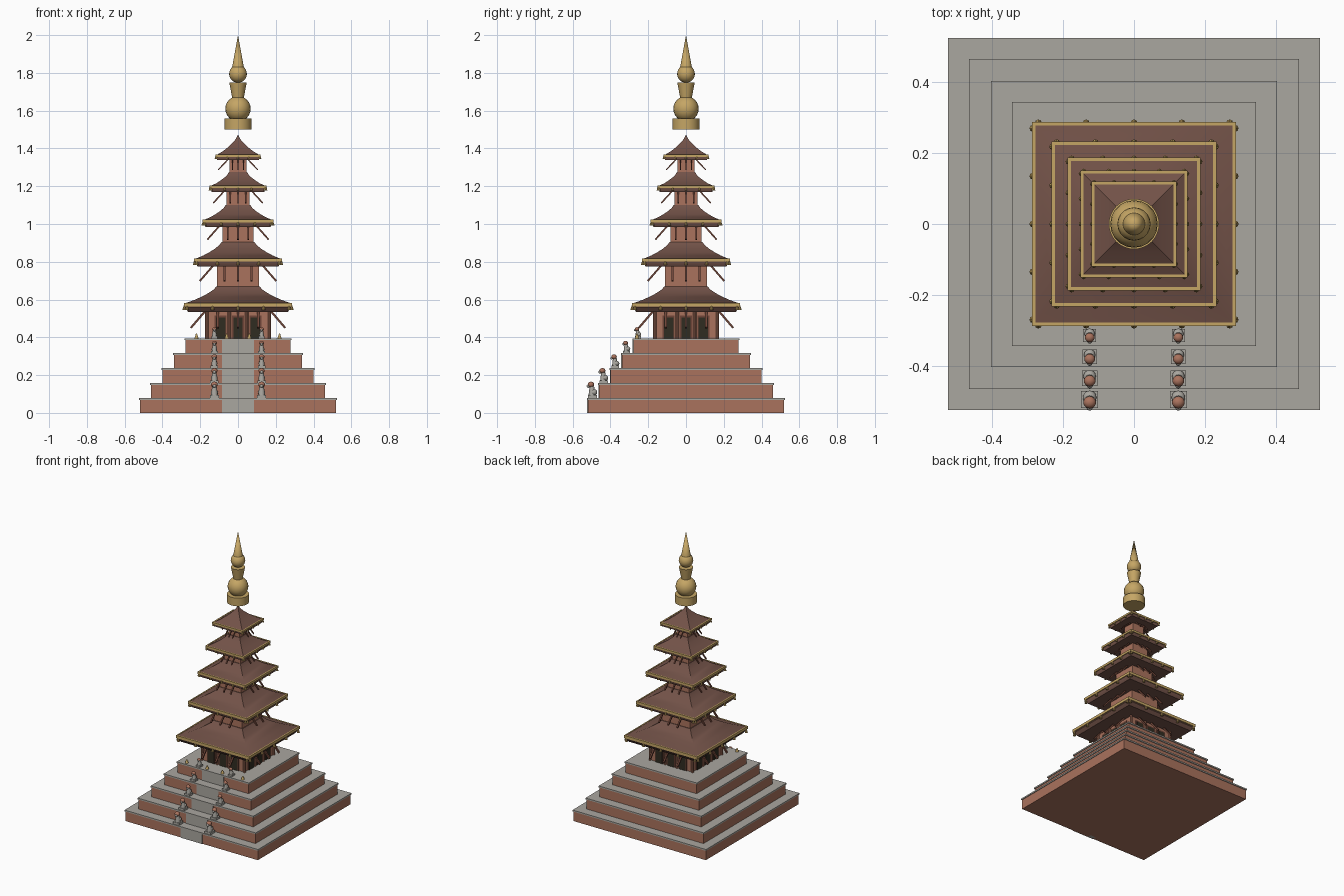
import bpy, bmesh, math
from mathutils import Matrix, Vector

cube = bpy.data.objects.get("Cube")
if cube:
    bpy.data.objects.remove(cube, do_unlink=True)


def material(name, rgb):
    m = bpy.data.materials.new(name)
    m.use_nodes = True
    m.diffuse_color = (*rgb, 1)
    bsdf = m.node_tree.nodes["Principled BSDF"]
    bsdf.inputs["Base Color"].default_value = (*rgb, 1)
    bsdf.inputs["Roughness"].default_value = 0.8
    return m


BRICK = material("brick", (0.40, 0.17, 0.11))
STONE = material("stone", (0.40, 0.385, 0.35))
ROOF = material("roof_tile", (0.17, 0.085, 0.065))
WOOD = material("carved_wood", (0.16, 0.06, 0.04))
DARK = material("door_dark", (0.03, 0.025, 0.015))
GOLD = material("gold", (0.56, 0.38, 0.13))

T = Matrix.Translation
TURNS = [Matrix.Rotation(k * math.pi / 2, 4, "Z") for k in range(4)]


def box(bm, lo, hi, turn=Matrix()):
    lo, hi = Vector(lo), Vector(hi)
    bmesh.ops.create_cube(bm, size=1, matrix=turn @ T((lo + hi) / 2) @ Matrix.Diagonal((*(hi - lo), 1)))


def cone(bm, base, r1, r2, height, sides=16, turn=Matrix()):
    bmesh.ops.create_cone(bm, cap_ends=True, segments=sides, radius1=r1, radius2=r2, depth=height,
                          matrix=turn @ T(Vector(base) + Vector((0, 0, height / 2))))


def ball(bm, centre, r, scale=(1, 1, 1)):
    bmesh.ops.create_uvsphere(bm, u_segments=20, v_segments=12, radius=r,
                              matrix=T(centre) @ Matrix.Diagonal((*scale, 1)))


def rod(bm, a, b, width, turn):
    a, b = Vector(a), Vector(b)
    rot = (b - a).to_track_quat("Z", "Y").to_matrix().to_4x4()
    size = Matrix.Diagonal((width, width, (b - a).length, 1))
    bmesh.ops.create_cube(bm, size=1, matrix=turn @ T((a + b) / 2) @ rot @ size)


def square_loft(bm, profile, closed=False):
    """Stack square rings given as (half width, height)."""
    rings = [[bm.verts.new((sx * w, sy * w, z)) for sx, sy in ((-1, -1), (1, -1), (1, 1), (-1, 1))]
             for w, z in profile]
    pairs = list(zip(rings, rings[1:]))
    if closed:
        pairs.append((rings[-1], rings[0]))
    else:
        bm.faces.new(rings[0][::-1])
        bm.faces.new(rings[-1])
    for a, b in pairs:
        for i in range(4):
            j = (i + 1) % 4
            bm.faces.new((a[i], a[j], b[j], b[i]))


def finish(name, bm, mat, smooth=False):
    bmesh.ops.recalc_face_normals(bm, faces=bm.faces)
    mesh = bpy.data.meshes.new(name)
    bm.to_mesh(mesh)
    bm.free()
    mesh.materials.append(mat)
    ob = bpy.data.objects.new(name, mesh)
    bpy.context.collection.objects.link(ob)
    if smooth:
        bpy.ops.object.select_all(action="DESELECT")
        ob.select_set(True)
        bpy.context.view_layer.objects.active = ob
        bpy.ops.object.shade_smooth_by_angle(angle=math.radians(35))
    return ob


# Stepped plinth: brick terraces, stone caps and a central stair
STEP = 0.079
terraces = [0.525, 0.465, 0.404, 0.344, 0.284]
brick, caps, stair = bmesh.new(), bmesh.new(), bmesh.new()
for i, w in enumerate(terraces):
    z = i * STEP
    box(brick, (-w + 0.005, -w + 0.005, z), (w - 0.005, w - 0.005, z + STEP - 0.01))
    box(caps, (-w, -w, z + STEP - 0.01), (w, w, z + STEP))
    box(stair, (-0.085, -w + 0.001, z), (0.085, -w + 0.03, z + STEP - 0.01))
finish("plinth_terraces", brick, BRICK)
finish("terrace_caps", caps, STONE)
finish("front_stair", stair, STONE)

# Guardian statues in pairs beside the stair
stone, heads = bmesh.new(), bmesh.new()
for i, w in enumerate(terraces):
    s = 1 - 0.08 * i
    z = (i + 1) * STEP
    for x in (-0.125, 0.125):
        y = -w + 0.03
        box(stone, (x - 0.024 * s, y - 0.024 * s, z), (x + 0.024 * s, y + 0.024 * s, z + 0.016 * s))
        ball(stone, (x, y + 0.006 * s, z + 0.03 * s), 0.019 * s, (1, 1, 0.9))
        cone(stone, (x, y - 0.003 * s, z + 0.016 * s), 0.018 * s, 0.012 * s, 0.045 * s)
        ball(stone, (x, y - 0.022 * s, z + 0.063 * s), 0.009 * s)
        ball(heads, (x, y - 0.008 * s, z + 0.071 * s), 0.017 * s, (1.05, 1, 0.9))
finish("guardian_bodies", stone, STONE, True)
finish("guardian_heads", heads, BRICK, True)

# Small lamps along the front of the top terrace
lamps = bmesh.new()
for x in (-0.22, -0.06, 0.06, 0.22):
    cone(lamps, (x, -0.26, 5 * STEP), 0.011, 0.003, 0.024, 10)
finish("terrace_lamps", lamps, GOLD)

# Storeys: wall half width, wall base, eave half width, eave base, roof top
storeys = [
    (0.165, 0.39, 0.287, 0.535, 0.67),
    (0.110, 0.66, 0.232, 0.775, 0.905),
    (0.083, 0.895, 0.187, 0.985, 1.10),
    (0.062, 1.09, 0.151, 1.17, 1.275),
    (0.044, 1.265, 0.120, 1.338, 1.47),
]
ordinals = ["first", "second", "third", "fourth", "fifth"]
for i, (wall, base, eave, low, top) in enumerate(storeys):
    name = ordinals[i]
    scale = 1 - 0.1 * i
    band = low + 0.045 * scale
    neck = storeys[i + 1][0] + 0.004 if i < 4 else 0.002

    bm = bmesh.new()
    box(bm, (-wall, -wall, base), (wall, wall, low + 0.01))
    finish(name + "_wall", bm, BRICK)

    # Concave roof above a flared eave
    bm = bmesh.new()
    profile = [(eave * 0.92, low), (eave - 0.006, low + 0.022 * scale), (eave - 0.006, band)]
    for t in (0.2, 0.4, 0.6, 0.8, 1.0):
        profile.append((neck + (eave - 0.012 - neck) * (1 - t) ** 1.45, band + (top - band) * t))
    square_loft(bm, profile)
    finish(name + "_roof", bm, ROOF, True)

    # Gilded eave band
    bm = bmesh.new()
    z0, z1 = band - 0.016 * scale, band + 0.003
    square_loft(bm, [(eave - 0.009, z0), (eave, z0), (eave, z1), (eave - 0.009, z1)], True)
    finish(name + "_eave_trim", bm, GOLD)

    # Hanging bells and slanted struts on all four sides
    bells, struts = bmesh.new(), bmesh.new()
    reach = 0.06 * scale
    for turn in TURNS:
        for k in range(-2, 3):
            cone(bells, (k * eave * 0.47, -eave + 0.002, z0 - 0.02 * scale),
                 0.010 * scale, 0.003, 0.024 * scale, 8, turn)
        for k in (-1, 0, 1):
            x = k * wall * 0.65
            rod(struts, (x, -eave * 0.87, low - 0.085 * scale),
                (x, -eave * 0.87 + reach + 0.015, low + 0.003), 0.011 * scale, turn)
    finish(name + "_bells", bells, GOLD)
    finish(name + "_struts", struts, WOOD)

# Ground storey: framed dark doors and columns
frames, doors, columns = bmesh.new(), bmesh.new(), bmesh.new()
for turn in TURNS:
    for x in (-0.092, 0, 0.092):
        box(frames, (x - 0.032, -0.170, 0.39), (x + 0.032, -0.164, 0.515), turn)
        box(doors, (x - 0.025, -0.173, 0.395), (x + 0.025, -0.169, 0.505), turn)
    for x in (-0.165, -0.046, 0.046):
        cone(columns, (x, -0.167, 0.39), 0.009, 0.009, 0.15, 10, turn)
finish("door_frames", frames, WOOD)
finish("doors", doors, DARK)
finish("columns", columns, BRICK, True)

# Gilded finial
bm = bmesh.new()
cone(bm, (0, 0, 1.50), 0.071, 0.071, 0.058, 32)
ball(bm, (0, 0, 1.61), 0.067)
cone(bm, (0, 0, 1.665), 0.030, 0.046, 0.083, 32)
ball(bm, (0, 0, 1.795), 0.047)
cone(bm, (0, 0, 1.83), 0.031, 0, 0.17, 32)
finish("finial", bm, GOLD, True)
